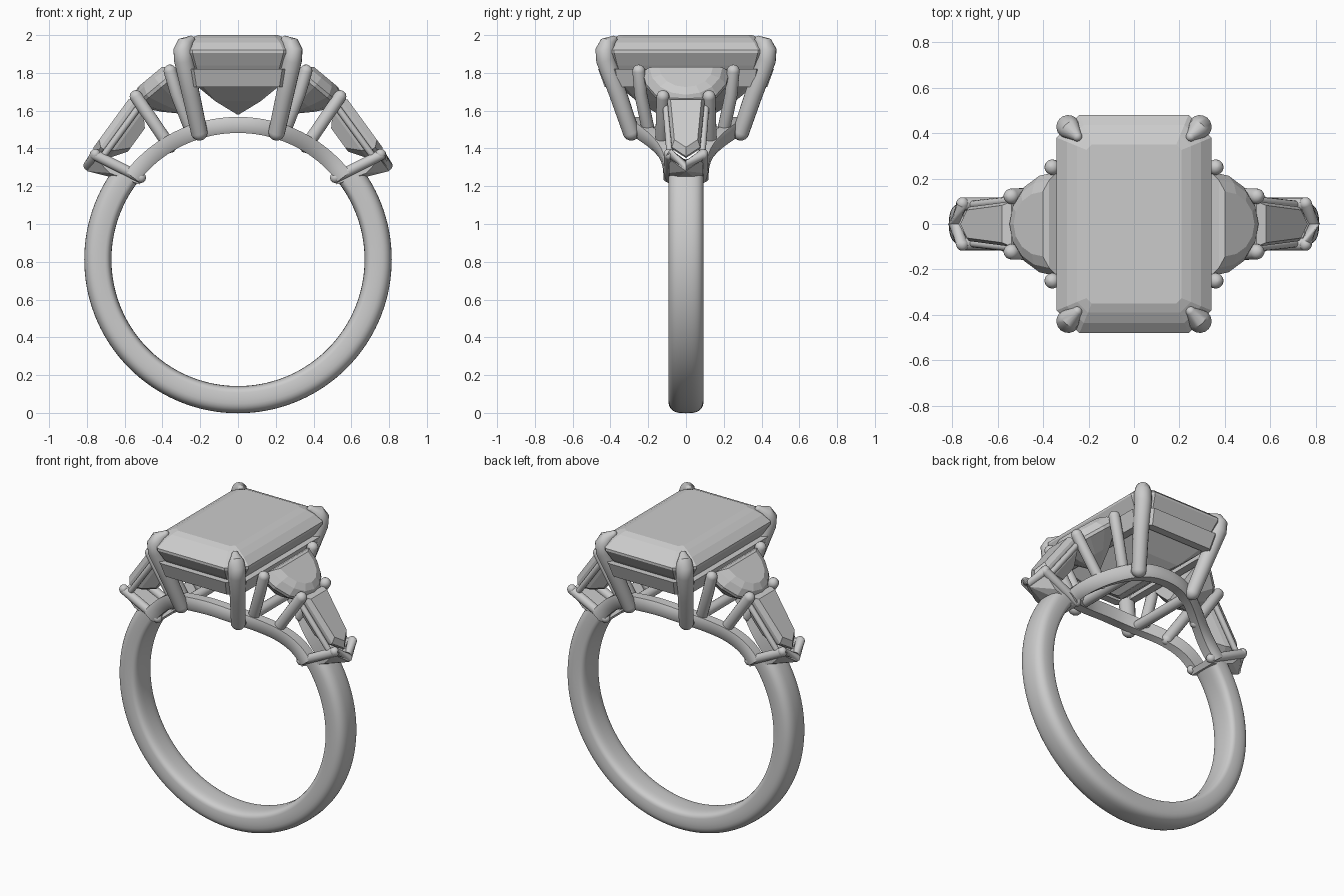
import bpy, bmesh
from math import sin, cos, pi, radians
from mathutils import Vector

old = bpy.data.objects.get("Cube")
if old:
    bpy.data.objects.remove(old, do_unlink=True)

grey = bpy.data.materials.new("polished_grey")
grey.use_nodes = True
GREY = (0.6, 0.6, 0.6, 1)
grey.diffuse_color = GREY
grey.node_tree.nodes["Principled BSDF"].inputs["Base Color"].default_value = GREY

CENTRE_Z, INNER_R = 0.812, 0.67


def finish(name, bm, smooth):
    bmesh.ops.recalc_face_normals(bm, faces=bm.faces)
    mesh = bpy.data.meshes.new(name)
    bm.to_mesh(mesh)
    bm.free()
    obj = bpy.data.objects.new(name, mesh)
    bpy.context.collection.objects.link(obj)
    mesh.materials.append(grey)
    if smooth:
        bpy.ops.object.select_all(action='DESELECT')
        obj.select_set(True)
        bpy.context.view_layer.objects.active = obj
        bpy.ops.object.shade_smooth_by_angle(angle=radians(40))
    return obj


def loft(name, rings, smooth=False, loop=False):
    """Skin a list of equal-length rings, capped unless looped."""
    bm = bmesh.new()
    rows = [[bm.verts.new(p) for p in ring] for ring in rings]
    pairs = list(zip(rows, rows[1:]))
    if loop:
        pairs.append((rows[-1], rows[0]))
    else:
        bm.faces.new(rows[0])
        bm.faces.new(rows[-1])
    n = len(rows[0])
    for a, b in pairs:
        for i in range(n):
            j = (i + 1) % n
            bm.faces.new((a[i], a[j], b[j], b[i]))
    return finish(name, bm, smooth)


def tube(name, points, radius, sides=16):
    """Round bar with domed ends; radius may be a list, one per point."""
    pts = [Vector(p) for p in points]
    radii = radius if isinstance(radius, list) else [radius] * len(pts)
    stations = []
    first, last = (pts[1] - pts[0]).normalized(), (pts[-1] - pts[-2]).normalized()
    steps = [radians(a) for a in (85, 60, 35, 15)]
    for a in steps:
        stations.append((pts[0] - first * radii[0] * sin(a), first, radii[0] * cos(a)))
    for i, p in enumerate(pts):
        t = pts[min(i + 1, len(pts) - 1)] - pts[max(i - 1, 0)]
        stations.append((p, t.normalized(), radii[i]))
    for a in reversed(steps):
        stations.append((pts[-1] + last * radii[-1] * sin(a), last, radii[-1] * cos(a)))
    rings = []
    for p, t, r in stations:
        u = t.cross(Vector((0.3, 1, 0))).normalized()
        v = t.cross(u)
        rings.append([p + (u * cos(2 * pi * k / sides) + v * sin(2 * pi * k / sides)) * r
                      for k in range(sides)])
    return loft(name, rings, smooth=True)


def polar(angle, r, y):
    return (r * cos(angle), y, CENTRE_Z + r * sin(angle))


def power(v, e):
    return abs(v) ** e * (1 if v > 0 else -1)


# Band: rounded outside, flatter inside, open at the top
rings = []
for i in range(97):
    a = radians(143 + 254 * i / 96)
    ring = []
    for k in range(32):
        t = 2 * pi * k / 32
        e = 0.75 if cos(t) > 0 else 0.4
        ring.append(polar(a, 0.742 + 0.072 * power(cos(t), e), 0.093 * power(sin(t), 0.7)))
    rings.append(ring)
loft("band", rings, smooth=True)


# Gallery rails: two arches that bulge out under the centre stone
def rail_y(x):
    s = min(abs(x) / 0.53, 1)
    return 0.085 + 0.19 * (0.5 + 0.5 * cos(pi * s ** 1.3))


for side, label in ((-1, "front"), (1, "back")):
    rings = []
    for i in range(41):
        a = radians(38 + 104 * i / 40)
        y = rail_y(0.7 * cos(a))
        rings.append([polar(a, r, side * (y + d)) for r, d in
                      ((INNER_R, -.035), (INNER_R, .025), (.69, .035), (.735, .035),
                       (.755, .025), (.755, -.035))])
    loft(label + "_gallery_rail", rings, smooth=True)


# Centre stone: step-cut rectangle with clipped corners
def clipped_rect(inset, z, hx=0.34, hy=0.48, cut=0.1):
    x, y, c = hx - inset, hy - inset, max(cut - 0.586 * inset, 0.003)
    quarter = [(x, y - c), (x - c, y)]
    out = quarter + [(-a, b) for a, b in reversed(quarter)]
    out += [(-a, -b) for a, b in out]
    return [(a, b, z) for a, b in out]


loft("centre_stone", [clipped_rect(d, z) for d, z in (
    (.335, 1.58), (.22, 1.65), (.11, 1.74), (.04, 1.84), (0, 1.905),
    (0, 1.92), (.045, 1.96), (.09, 1.985), (.13, 2.0))])

# Basket rail around the centre stone
loft("basket_rail", [clipped_rect(d, z) for d, z in (
    (.015, 1.82), (.05, 1.725), (.10, 1.725), (.07, 1.82))], loop=True)

for sx, side in ((-1, "right"), (1, "left")):
    # Cross bar tying the gallery rails together
    tube(side + "_gallery_crossbar", [(sx * .21, -.25, 1.485), (sx * .21, .25, 1.485)], .032)

    # Tilted stones are drawn in (along slope, across, height) coordinates
    def tilted(outline, origin, slope, centre, levels):
        ux, uz = slope
        nx, nz = -uz, ux
        rings = []
        for h, s in levels:
            ring = []
            for u, y in outline:
                u = centre + (u - centre) * s
                ring.append((sx * (origin[0] + ux * u + nx * h), y * s,
                             origin[1] + uz * u + nz * h))
            rings.append(ring)
        return rings

    # Half-moon side stone
    moon = [(.27 * cos(a), .23 * sin(a)) for a in [radians(-90 + 22.5 * k) for k in range(9)]]
    loft(side + "_half_moon_stone", tilted(moon, (.33, 1.80), (.77, -.64), .09, (
        (-.20, .06), (-.11, .55), (-.01, 1), (.01, 1), (.05, .84), (.07, .62))))

    # Tapered baguette with a pointed outer end
    bag = [(0, -.1), (.32, -.075), (.38, 0), (.32, .075), (0, .1)]
    loft(side + "_baguette_stone", tilted(bag, (.53, 1.66), (.59, -.81), .17, (
        (-.12, .4), (-.06, .8), (-.005, 1), (.01, 1), (.04, .82))))

    # Collar block where the band meets the baguette
    bm = bmesh.new()
    for x, y, z in ((.50, .09, 1.24), (.52, .09, 1.21), (.75, .09, 1.345),
                    (.68, .09, 1.27)):
        for s in (-1, 1):
            bm.verts.new((sx * x, s * y, z))
    bm.verts.new((sx * .80, 0, 1.31))
    bm.verts.new((sx * .80, 0, 1.28))
    bmesh.ops.convex_hull(bm, input=bm.verts)
    finish(side + "_collar", bm, False)

    # Pointed end prong holding the baguette tip
    tube(side + "_chevron_prong", [(sx * .755, -.09, 1.37), (sx * .79, 0, 1.31),
                                   (sx * .755, .09, 1.37)], .028)

    for sy, end in ((-1, "front"), (1, "back")):
        tag = side + "_" + end

        # Claw over each corner of the centre stone
        tube(tag + "_corner_claw", [
            (sx * .205, sy * .29, 1.485), (sx * .25, sy * .36, 1.69),
            (sx * .287, sy * .425, 1.87), (sx * .29, sy * .428, 1.92),
            (sx * .28, sy * .415, 1.95), (sx * .25, sy * .385, 1.975)],
            [.044, .047, .052, .052, .045, .022])

        # Claws at the wide and narrow ends of the half-moon
        tube(tag + "_half_moon_claw", [(sx * .25, sy * .2, 1.50),
                                       (sx * .325, sy * .24, 1.69),
                                       (sx * .36, sy * .25, 1.81)], .034)
        tube(tag + "_shared_claw", [(sx * .36, sy * .13, 1.41),
                                    (sx * .54, sy * .122, 1.675)], .034)

        # Seat bar beside the baguette and bar along the collar edge
        tube(tag + "_baguette_seat", [(sx * .51, sy * .107, 1.64),
                                      (sx * .71, sy * .085, 1.365)], .018, 10)
        tube(tag + "_collar_bar", [(sx * .515, sy * .088, 1.245),
                                   (sx * .755, sy * .088, 1.365)], .028)
